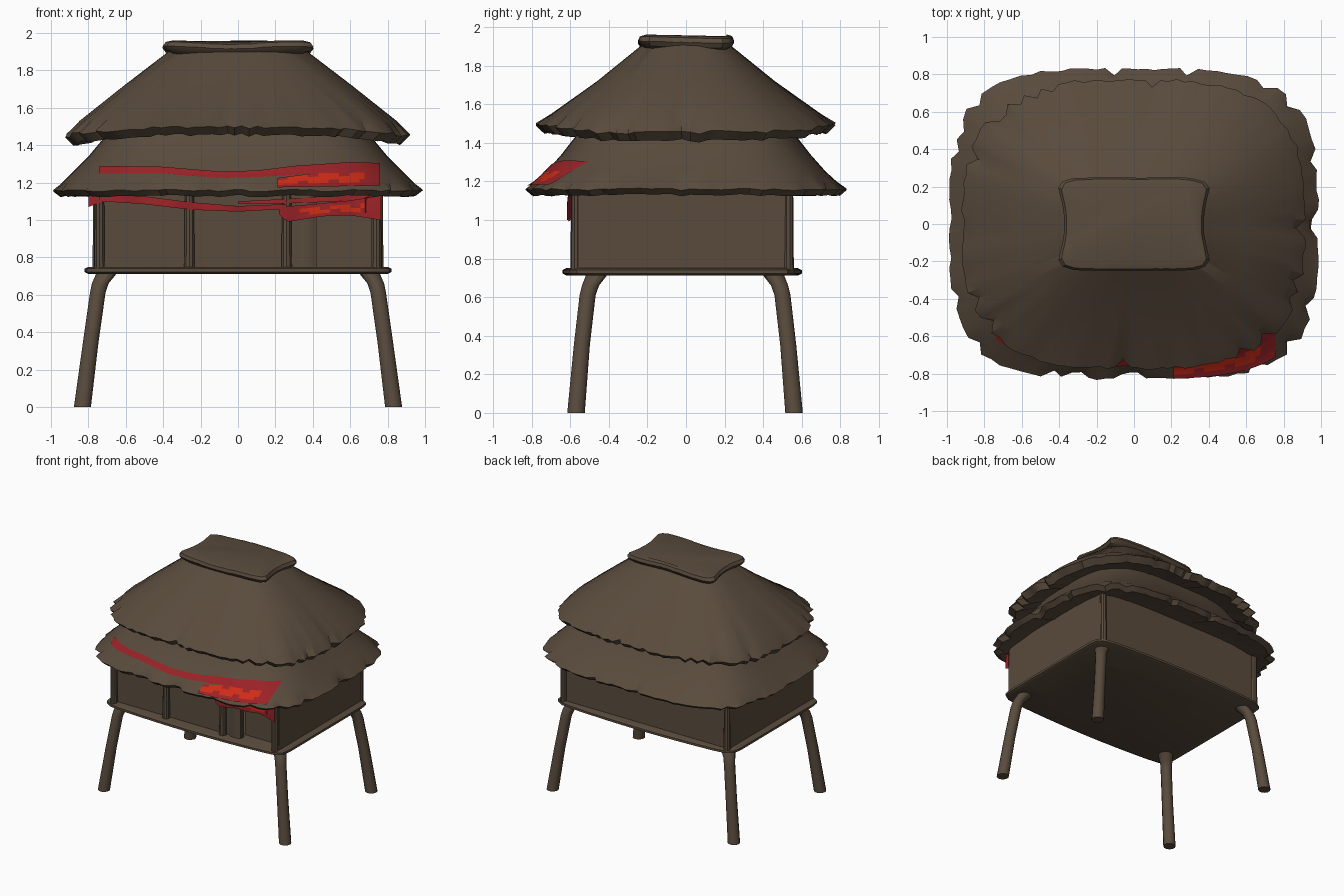
import bpy, bmesh, math, random

random.seed(4)
if "Cube" in bpy.data.objects:
    bpy.data.objects.remove(bpy.data.objects["Cube"])


def material(name, rgb):
    m = bpy.data.materials.new(name)
    m.use_nodes = True
    m.diffuse_color = (*rgb, 1)
    bsdf = m.node_tree.nodes["Principled BSDF"]
    bsdf.inputs["Base Color"].default_value = (*rgb, 1)
    bsdf.inputs["Roughness"].default_value = 0.9
    return m


BROWN = material("weathered brown", (0.1, 0.07, 0.046))
DARK_RED = material("dark red cloth", (0.32, 0.016, 0.02))
BRIGHT_RED = material("bright red cloth", (0.62, 0.025, 0.008))


def finish(name, bm, mats, angle=35):
    mesh = bpy.data.meshes.new(name)
    bm.to_mesh(mesh)
    bm.free()
    obj = bpy.data.objects.new(name, mesh)
    bpy.context.collection.objects.link(obj)
    for m in mats:
        mesh.materials.append(m)
    bpy.ops.object.select_all(action='DESELECT')
    obj.select_set(True)
    bpy.context.view_layer.objects.active = obj
    bpy.ops.object.shade_smooth_by_angle(angle=math.radians(angle))
    return obj


def loft(name, rings, segs, n=2, shape=None):
    """Stack rounded-rectangle rings (half x, half y, z, fray, centre x, centre y)."""
    bm = bmesh.new()
    notch = [random.uniform(0, 0.6) + (1.4 if random.random() < 0.13 else 0) for _ in range(segs)]
    sag = [random.uniform(0, 1) for _ in range(segs)]
    loops = []
    for a, b, z, fray, cx, cy in rings:
        loop = []
        for i in range(segs):
            t = 2 * math.pi * (i + 0.5) / segs
            c, s = math.cos(t), math.sin(t)
            r = (abs(c / a) ** n + abs(s / b) ** n) ** (-1 / n)
            r *= 1 - fray * notch[i]
            loop.append(bm.verts.new((cx + r * c, cy + r * s, z - 0.5 * fray * sag[i])))
        loops.append(loop)
    for low, high in zip(loops, loops[1:]):
        for i in range(segs):
            j = (i + 1) % segs
            bm.faces.new((low[i], low[j], high[j], high[i]))
    bm.faces.new(loops[0][::-1])
    bm.faces.new(loops[-1])
    if shape:
        for v in bm.verts:
            v.co = shape(*v.co)
    bmesh.ops.recalc_face_normals(bm, faces=bm.faces)
    return finish(name, bm, [BROWN])


def box(name, x0, x1, y0, y1, z0, z1):
    bm = bmesh.new()
    bmesh.ops.create_cube(bm, size=1)
    for v in bm.verts:
        v.co = (x1 if v.co.x > 0 else x0, y1 if v.co.y > 0 else y0, z1 if v.co.z > 0 else z0)
    return finish(name, bm, [BROWN])


def interp(table, t):
    for (t0, v0), (t1, v1) in zip(table, table[1:]):
        if t <= t1:
            return v0 + (v1 - v0) * max(0, (t - t0) / (t1 - t0))
    return table[-1][1]


def ribbon(name, x0, x1, cols, rows, bottom, top, depth, bright):
    """Cloth sheet between two edge lines; bright(i, j) picks the colour of a cell."""
    bm = bmesh.new()
    grid = []
    for i in range(cols + 1):
        x = x0 + (x1 - x0) * i / cols
        lo, hi = interp(bottom, x), interp(top, x)
        zs = [lo + (hi - lo) * j / rows for j in range(rows + 1)]
        grid.append([bm.verts.new((x, depth(x, z), z)) for z in zs])
    for i in range(cols):
        for j in range(rows):
            f = bm.faces.new((grid[i][j], grid[i + 1][j], grid[i + 1][j + 1], grid[i][j + 1]))
            f.material_index = int(bright(i, j))
    return finish(name, bm, [DARK_RED, BRIGHT_RED])


# Lower thatch skirt
ROOF_N = 3.8
LOWER = [(0.99, 0.835, 1.165), (0.94, 0.78, 1.2), (0.89, 0.725, 1.25),
         (0.80, 0.645, 1.34), (0.725, 0.575, 1.43), (0.65, 0.52, 1.53)]
rings = [(0.72, 0.54, 1.19, 0, 0, 0), (0.95, 0.8, 1.135, 0.025, 0, 0)]
rings += [(a, b, z, 0.025 if k == 0 else 0, 0, 0) for k, (a, b, z) in enumerate(LOWER)]
loft("lower_thatch_roof", rings, 120, ROOF_N)


# Upper thatch, drooping at both ends
def droop(x, y, z):
    edge = max(0, (1.6 - z) / 0.12)
    return x, y, z - 0.05 * min(1, edge) * min(1, abs(x) / 0.88) ** 3


loft("upper_thatch_roof", [
    (0.58, 0.46, 1.53, 0, 0, 0), (0.88, 0.735, 1.465, 0.04, 0, 0),
    (0.925, 0.78, 1.505, 0.035, 0, 0), (0.85, 0.7, 1.55, 0.006, 0, 0),
    (0.61, 0.46, 1.72, 0.003, 0, 0), (0.36, 0.225, 1.91, 0, 0, 0)], 120, 3, droop)


# Ridge slab with pinched ends
def pinch(x, y, z):
    return x * (1 - 0.1 * max(0, 1 - (abs(y) / 0.2) ** 2)), y, z + 0.006 * math.sin(9 * x + 5 * y)


loft("ridge_cap", [
    (0.36, 0.21, 1.885, 0, 0, 0), (0.4, 0.235, 1.9, 0.006, 0, 0), (0.415, 0.25, 1.925, 0.008, 0, 0),
    (0.4, 0.24, 1.948, 0.006, 0, 0), (0.37, 0.21, 1.955, 0, 0, 0)], 64, 8, pinch)


# Floor deck bowed along the long edges
def bow(x, y, z):
    return x, y * (1 - 0.06 * (x / 0.82) ** 2) - 0.02, z


loft("floor_deck", [
    (0.8, 0.6, 0.712, 0, 0, 0), (0.82, 0.62, 0.722, 0, 0, 0),
    (0.82, 0.62, 0.74, 0, 0, 0), (0.8, 0.6, 0.75, 0, 0, 0)], 96, 20, bow)

# Splayed legs bent inward at the top
for side, sx in (("right", -1), ("left", 1)):
    for end, sy, y in (("front", -1, 0.01), ("back", 1, 0)):
        loft(f"{end}_{side}_leg", [
            (0.047, 0.047, 0, 0, sx * 0.832, sy * (0.56 + y)),
            (0.043, 0.043, 0.35, 0, sx * 0.787, sy * (0.53 + y)),
            (0.043, 0.043, 0.61, 0, sx * 0.75, sy * (0.5 + y)),
            (0.046, 0.046, 0.66, 0, sx * 0.737, sy * (0.485 + y)),
            (0.058, 0.058, 0.72, 0, sx * 0.7, sy * (0.45 + y))], 12)

# Walls
for side, sx in (("right", -1), ("left", 1)):
    x0, x1 = sorted((sx * 0.745, sx * 0.77))
    box(f"{side}_wall", x0, x1, -0.56, 0.53, 0.74, 1.22)
box("back_wall", -0.76, 0.76, 0.51, 0.535, 0.74, 1.22)
box("front_wall", -0.75, 0.42, -0.55, -0.52, 0.74, 1.22)
box("door_panel", 0.4, 0.75, -0.48, -0.46, 0.74, 1.22)
loft("door_jamb", [(0.06, 0.025, z, 0, 0.36, -0.545) for z in (0.74, 1.22)], 16)

# Posts along the front and at the back corners
for k, (x, y) in enumerate([(-0.74, -0.57), (-0.26, -0.57), (0.26, -0.57), (0.74, -0.57),
                            (-0.75, 0.53), (0.75, 0.53)]):
    loft(f"wall_post_{k + 1}", [(r, r, z, 0, x, y) for r, z in ((0.029, 0.74), (0.025, 1.22))], 10)


# Red bands lying on the lower thatch
def on_roof(x, z):
    a = interp([(p[2], p[0]) for p in LOWER], z)
    b = interp([(p[2], p[1]) for p in LOWER], z)
    return -b * (1 - abs(x / a) ** ROOF_N) ** (1 / ROOF_N) - 0.009


ribbon("roof_band", -0.74, 0.76, 50, 4,
       [(-0.74, 1.25), (-0.4, 1.25), (-0.1, 1.225), (0.1, 1.23), (0.4, 1.25), (0.76, 1.255)],
       [(-0.74, 1.29), (-0.4, 1.285), (-0.1, 1.26), (0.1, 1.265), (0.3, 1.29), (0.6, 1.31), (0.76, 1.305)],
       on_roof, lambda i, j: False)
ribbon("roof_patch", 0.21, 0.76, 20, 4,
       [(0.21, 1.175), (0.5, 1.18), (0.76, 1.185)], [(0.21, 1.225), (0.4, 1.25), (0.76, 1.255)],
       on_roof, lambda i, j: 0 < j and (j == 2 or (i // 2 + j) % 3 > 0) and i < 17)


# Cloth hanging below the eave
def hanging(x, z):
    return -0.605 + 0.012 * math.sin(22 * x) + 0.1 * max(0, z - 1.08)


plain = lambda i, j: False
ribbon("cloth_swag", -0.8, 0.26, 36, 2,
       [(-0.8, 1.07), (-0.72, 1.1), (-0.5, 1.085), (-0.25, 1.055), (0, 1.045), (0.26, 1.06)],
       [(-0.8, 1.15), (-0.6, 1.14), (-0.25, 1.095), (0, 1.075), (0.26, 1.085)], hanging, plain)
ribbon("cloth_cord", 0, 0.76, 24, 1, [(0, 1.085), (0.3, 1.09), (0.76, 1.11)],
       [(0, 1.1), (0.3, 1.115), (0.76, 1.15)], lambda x, z: hanging(x, z) + 0.015, plain)
ribbon("hanging_banner", 0.22, 0.765, 20, 4,
       [(0.22, 1.03), (0.26, 0.99), (0.45, 1.02), (0.6, 1.025), (0.765, 1.0)],
       [(0.22, 1.07), (0.4, 1.085), (0.6, 1.105), (0.765, 1.13)], hanging,
       lambda i, j: 0 < j < 3 and 3 < i < 17 and (i // 2 + j) % 3 > 0)
ribbon("banner_fold", 0.68, 0.77, 6, 3, [(0.68, 1.04), (0.77, 1.0)], [(0.68, 1.12), (0.77, 1.14)],
       lambda x, z: -0.6 + 0.75 * (x - 0.68), plain)
